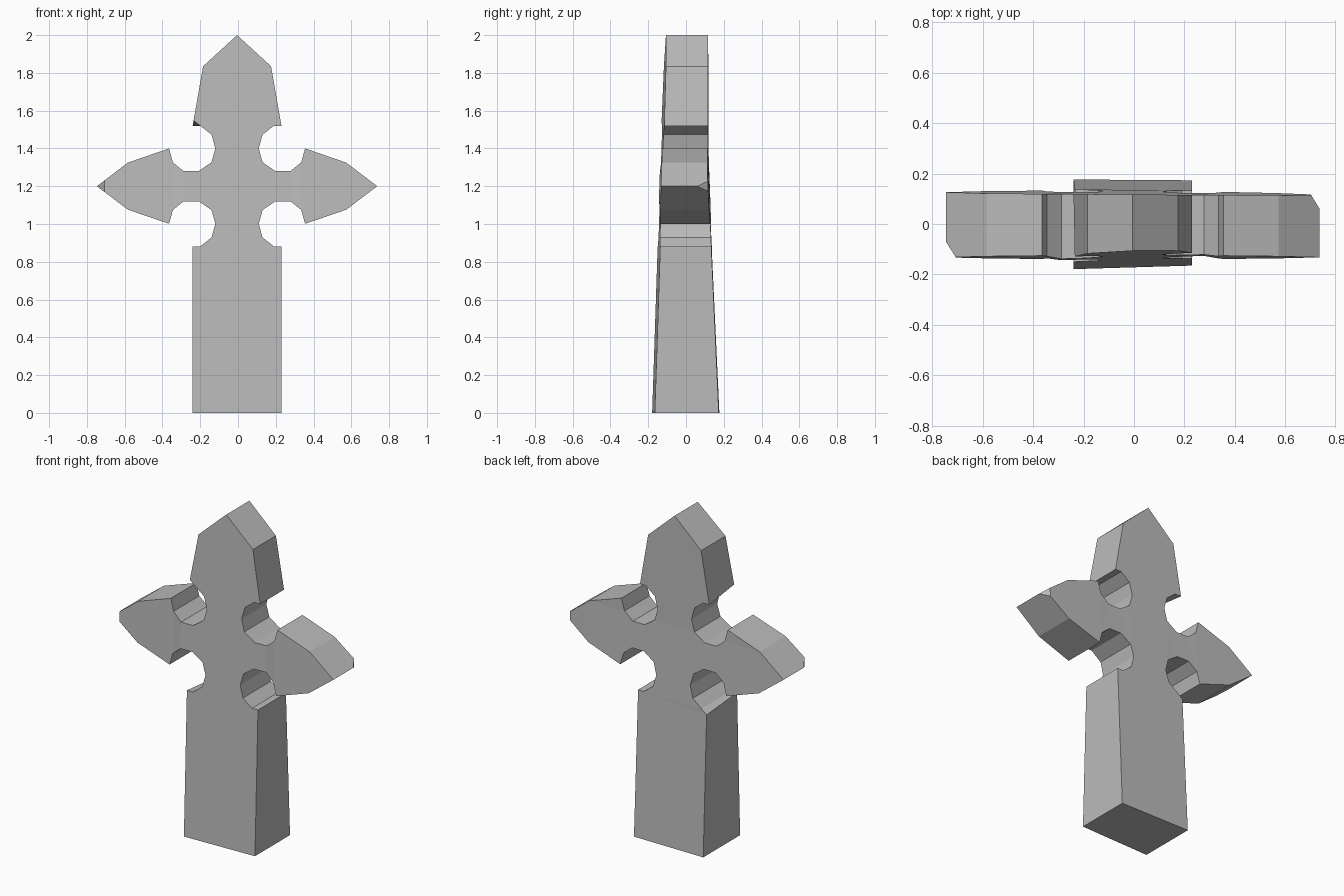
import bpy, bmesh
from mathutils import Vector

cube = bpy.data.objects.get("Cube")
if cube:
    bpy.data.objects.remove(cube, do_unlink=True)

CENTRE_X = -0.005
ARM_Z = 1.2

# Right half of the outline: foot, lower bite, arm, upper bite, head
bite = [(0.235, 0.32), (0.195, 0.32), (0.135, 0.273), (0.115, 0.2), (0.135, 0.127),
        (0.203, 0.08), (0.283, 0.08), (0.34, 0.127), (0.36, 0.2)]
arm = [(0.578, 0.125)]
half = [(0.235, 0.0)]
half += [(x, ARM_Z - 0.995 * z) for x, z in bite + arm]
half += [(0.742, ARM_Z)]
half += [(x, ARM_Z + z) for x, z in reversed(bite + arm)]
half += [(0.18, 1.835)]
outline = half + [(0, 2.0)] + [(-x, z) for x, z in reversed(half)]


# The slab gets thinner towards the top, with a slight hand-cut twist
def front_y(x, z):
    tilt = 0.03 * x if abs(x) < 0.3 else 0
    return -0.172 + 0.033 * z + tilt


def back_y(x, z):
    return max(0.175 - 0.045 * z, 0.117) - 0.007 * x


bm = bmesh.new()
front, back = [], []
for x, z in outline:
    x += CENTRE_X
    front.append(bm.verts.new((x, front_y(x, z), z)))
    back.append(bm.verts.new((x, back_y(x, z), z)))


# Two chipped corners at the bites
def chip(ring, x, z, shift):
    corner = min(ring, key=lambda v: (v.co.x - x) ** 2 + (v.co.z - z) ** 2)
    corner.co += Vector((0.005, 0, shift))


chip(front, -0.24, 1.52, 0.028)
chip(back, -0.24, 0.88, -0.028)

bm.faces.new(front)
bm.faces.new(list(reversed(back)))
count = len(outline)
for i in range(count):
    j = (i + 1) % count
    bm.faces.new((front[j], front[i], back[i], back[j]))


# Chipped arm tips: slice off one corner on each side
def slice_corner(point, normal):
    cut = bmesh.ops.bisect_plane(bm, geom=bm.verts[:] + bm.edges[:] + bm.faces[:],
                                 plane_co=point, plane_no=normal, clear_outer=True)
    edges = [e for e in cut["geom_cut"] if isinstance(e, bmesh.types.BMEdge)]
    bmesh.ops.holes_fill(bm, edges=edges, sides=0)


slice_corner((0.737, 0.06, ARM_Z), (0.065, 0.04, 0))
slice_corner((-0.747, -0.07, ARM_Z), (-0.063, -0.04, 0))

bmesh.ops.triangulate(bm, faces=[f for f in bm.faces if len(f.verts) > 4])
bmesh.ops.recalc_face_normals(bm, faces=bm.faces[:])

mesh = bpy.data.meshes.new("stone_cross")
bm.to_mesh(mesh)
bm.free()

# Plain grey stone
stone = bpy.data.materials.new("grey_stone")
stone.use_nodes = True
colour = (0.5, 0.5, 0.5, 1)
stone.diffuse_color = colour
stone.node_tree.nodes["Principled BSDF"].inputs["Base Color"].default_value = colour
mesh.materials.append(stone)

cross = bpy.data.objects.new("stone_cross", mesh)
bpy.context.collection.objects.link(cross)
